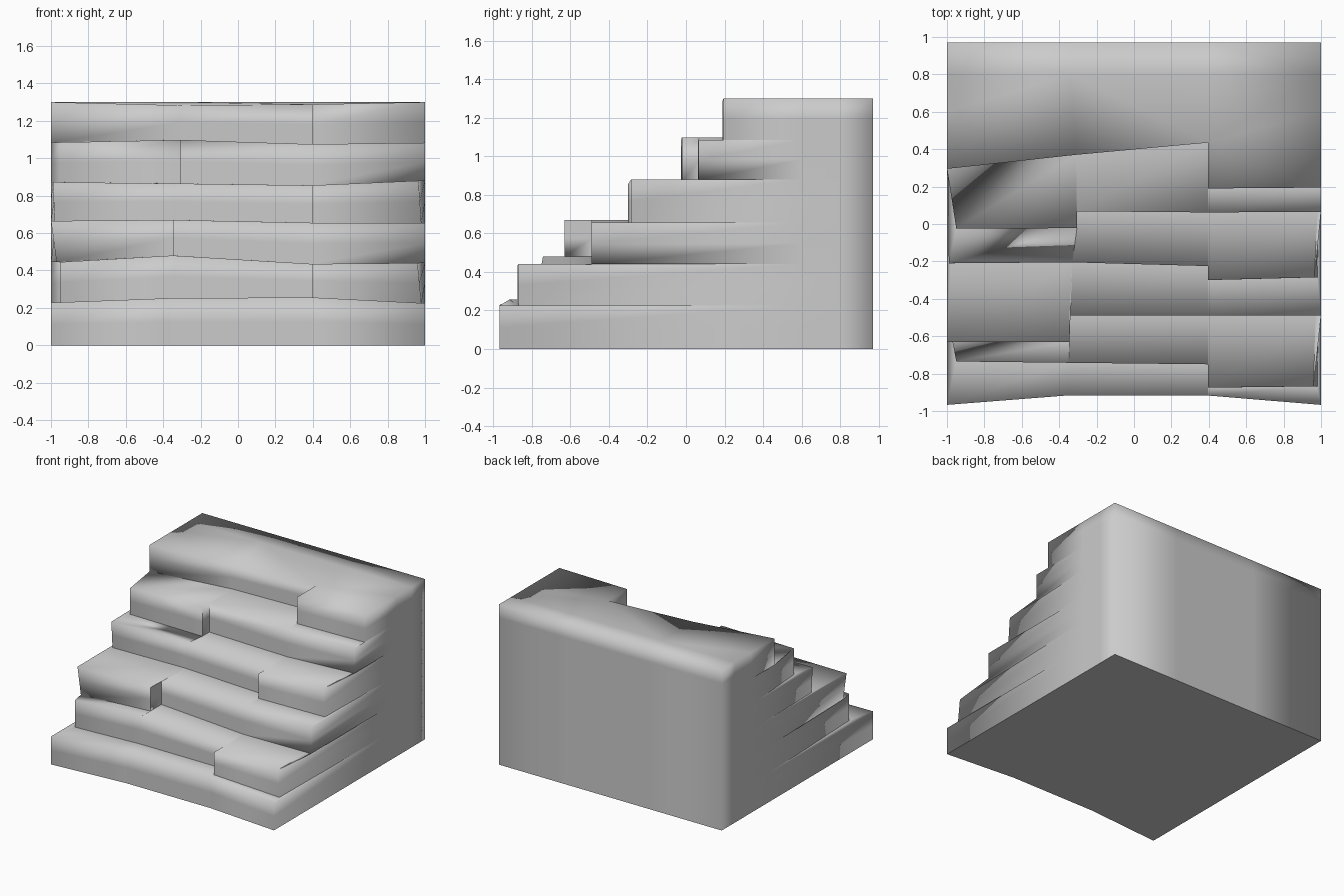
import bpy, bmesh
from mathutils import Vector

if "Cube" in bpy.data.objects:
    bpy.data.objects.remove(bpy.data.objects["Cube"])

BACK, SUPPORT, MID = 0.97, 0.80, 0.60

# Each layer: front depths (six columns), top heights (left, mid left, mid right, right),
# inner column positions, side positions (left bottom, left top, right bottom, right top)
layers = [
    ((-.967, -.917, -.917, -.917, -.917, -.967), (.228, .252, .256, .225), (-.36, .395), (-1, -1, 1, 1)),
    ((-.735, -.742, -.742, -.75, -.875, -.868), (.445, .48, .435, .44), (-.35, .395), (-.95, -.95, .98, .96)),
    ((-.63, -.63, -.49, -.49, -.49, -.49), (.665, .67, .655, .655), (-.345, .395), (-.97, -1, 1, 1)),
    ((-.21, -.205, -.205, -.225, -.30, -.285), (.872, .865, .855, .88), (-.33, .395), (-.98, -.99, .98, .965)),
    ((-.025, -.022, .068, .062, .062, .065), (1.085, 1.098, 1.075, 1.083), (-.305, .395), (-.95, -.95, 1, 1)),
    ((.295, .37, .37, .435, .19, .195), (1.30, 1.283, 1.288, 1.30), (-.31, .395), (-1, -1, 1, 1)),
]


def ring(layer, heights, top):
    """Counter-clockwise outline of one layer at its lower or upper edge."""
    fronts, _, (a, b), (lb, lt, rb, rt) = layer
    l, ml, mr, r = heights
    xs = (lt if top else lb, a, a, b, b, rt if top else rb)
    zs = (l, ml, ml, mr, mr, r)
    pts = [(-1, BACK, l), (-1, SUPPORT, l), (-1, MID, l)]
    pts += list(zip(xs, fronts, zs))
    pts += [(1, MID, r), (1, SUPPORT, r), (1, BACK, r)]
    zb = (l * .6 + r * .4, l * .3 + r * .7)
    pts += [(.395, BACK, zb[1]), (-.34, BACK, zb[0])]
    return [Vector(p) for p in pts]


bm = bmesh.new()
known = {}


def vert(p):
    key = tuple(round(c, 4) for c in p)
    if key not in known:
        known[key] = bm.verts.new(p)
    return known[key]


def face(points):
    vs = []
    for p in points:
        v = vert(p)
        if v not in vs:
            vs.append(v)
    if len(vs) > 2 and not bm.faces.get(vs):
        bm.faces.new(vs)


# Stacked rings: riser, then tread to the next riser
rings = []
heights = (0, 0, 0, 0)
for layer in layers:
    low = ring(layer, heights, False)
    high = ring(layer, layer[1], True)
    rings += [low, [p.lerp(q, .5) for p, q in zip(low, high)], high]
    heights = layer[1]

for low, high in zip(rings, rings[1:]):
    n = len(low)
    for j in range(n):
        k = (j + 1) % n
        face((low[j], low[k], high[k], high[j]))


# Top and underside
def cap(r, flip):
    a = Vector((r[13].x, SUPPORT, r[13].z))
    b = Vector((r[12].x, SUPPORT, r[12].z))
    for pts in ((r[0], r[1], a, r[13]), (r[1], r[2], r[3], r[4], a),
                (r[13], a, b, r[12]), (a, r[4], r[5], r[6], b),
                (r[12], b, r[10], r[11]), (b, r[6], r[7], r[8], r[9], r[10])):
        face(pts[::-1] if flip else pts)


cap(rings[0], True)
cap(rings[-1], False)
bm.normal_update()

# Soft outer edges, crisp inner creases and block ends
for f in bm.faces:
    f.smooth = True
for e in bm.edges:
    p, q = (v.co for v in e.verts)
    crease = e.is_manifold and not e.is_convex and e.calc_face_angle(0) > .5
    block_end = abs(p.x - q.x) < .01 and abs(p.y - q.y) < .01 and abs(p.x) < .9 and p.y < .9
    base = p.z == 0 and q.z == 0
    if crease or block_end or base:
        e.smooth = False

mesh = bpy.data.meshes.new("stepped_block")
bm.to_mesh(mesh)
bm.free()
bpy.context.collection.objects.link(bpy.data.objects.new("stepped_block", mesh))
